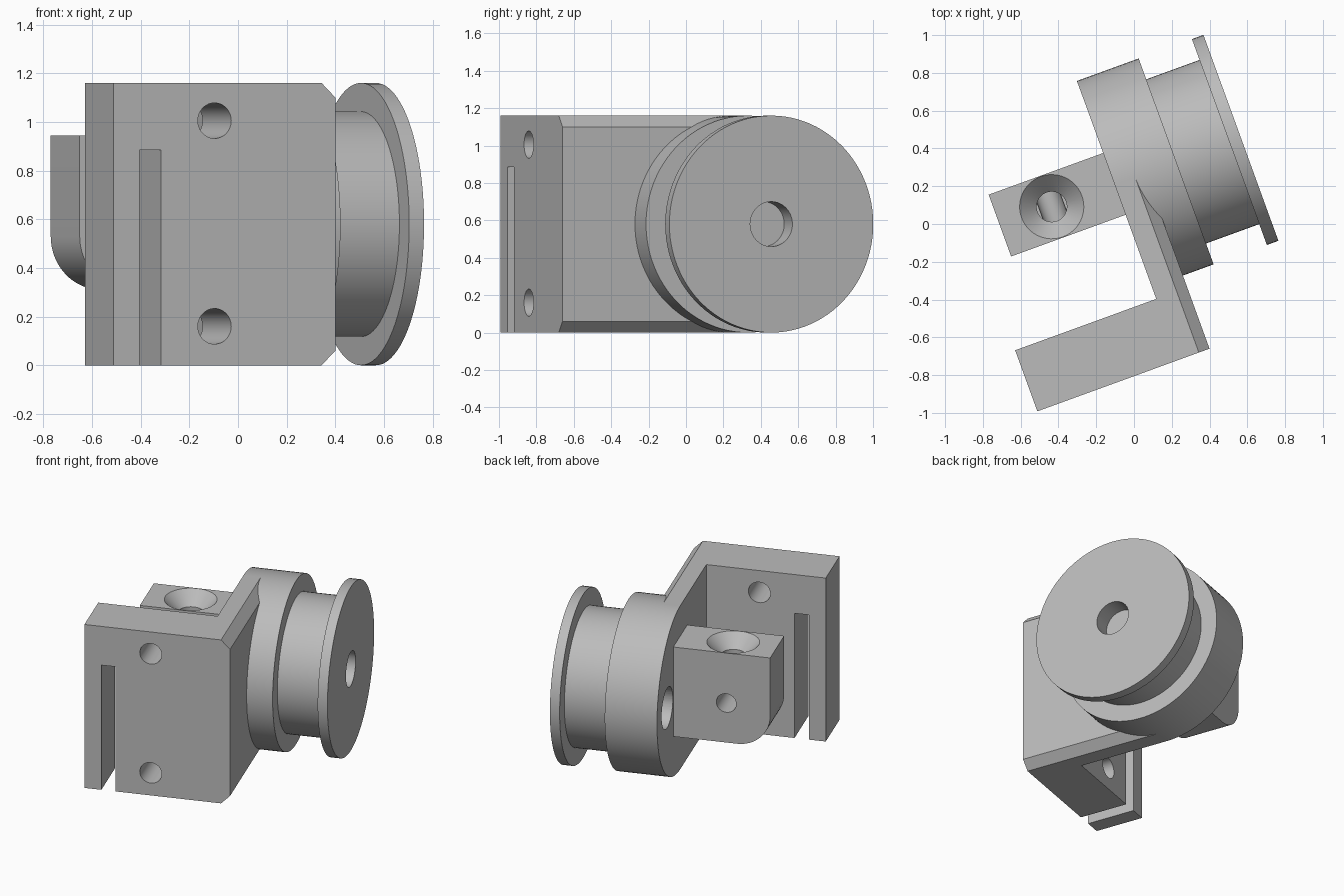
import bpy, bmesh, math
from mathutils import Matrix, Vector

if "Cube" in bpy.data.objects:
    bpy.data.objects.remove(bpy.data.objects["Cube"], do_unlink=True)

GREY = (0.5, 0.5, 0.5, 1)
grey = bpy.data.materials.new("plain grey")
grey.use_nodes = True
grey.diffuse_color = GREY
grey.node_tree.nodes["Principled BSDF"].inputs["Base Color"].default_value = GREY

TURN = Matrix.Rotation(math.radians(20), 4, "Z")  # whole part is turned about z
AXIS_Y, AXIS_Z, TOP = 0.235, 0.58, 1.16
BLOCK_X = -0.378


def make(name, bm):
    bmesh.ops.remove_doubles(bm, verts=bm.verts, dist=1e-5)
    bmesh.ops.recalc_face_normals(bm, faces=bm.faces)
    mesh = bpy.data.meshes.new(name)
    bm.to_mesh(mesh)
    bm.free()
    mesh.materials.append(grey)
    obj = bpy.data.objects.new(name, mesh)
    bpy.context.collection.objects.link(obj)
    return obj


def prism(name, profile, y0, y1):
    """Extrude an x-z outline along y."""
    bm = bmesh.new()
    face = bm.faces.new([bm.verts.new((x, y0, z)) for x, z in profile])
    new = bmesh.ops.extrude_face_region(bm, geom=[face])["geom"]
    bmesh.ops.translate(bm, vec=(0, y1 - y0, 0),
                        verts=[g for g in new if isinstance(g, bmesh.types.BMVert)])
    return make(name, bm)


def lathe(name, profile, origin, axis, steps=96):
    """Turn (distance along axis, radius) points about an axis."""
    axis, origin = Vector(axis), Vector(origin)
    side = Vector((0, 0, 1)) if axis.z == 0 else Vector((1, 0, 0))
    bm = bmesh.new()
    verts = [bm.verts.new(origin + axis * d + side * r) for d, r in profile]
    edges = [bm.edges.new(pair) for pair in zip(verts, verts[1:])]
    bmesh.ops.spin(bm, geom=verts + edges, cent=origin, axis=axis,
                   angle=math.tau, steps=steps)
    return make(name, bm)


def rod(name, origin, axis, length, radius):
    return lathe(name, [(0, 0), (0, radius), (length, radius), (length, 0)],
                 origin, axis, 48)


def cut(obj, cutters):
    for cutter in cutters:
        cutter.hide_render = True
        mod = obj.modifiers.new("cut", "BOOLEAN")
        mod.operation, mod.solver, mod.object = "DIFFERENCE", "EXACT", cutter
        bpy.context.view_layer.objects.active = obj
        bpy.ops.object.modifier_apply(modifier=mod.name)
        bpy.data.objects.remove(cutter, do_unlink=True)


def outline(left, right=0.15, c=0.06):
    """Plate outline with both outer corners chamfered."""
    return [(left, 0), (right - c, 0), (right, c), (right, TOP - c),
            (right - c, TOP), (left, TOP)]


# Slotted mounting plate with two screw holes
plate = prism("mounting_plate", outline(-0.82), -0.757, -0.413)
slot = prism("slot_cutter", [(-0.707, -0.1), (-0.612, -0.1), (-0.612, 0.885), (-0.707, 0.885)],
             -1, 0)
cut(plate, [slot] + [rod("screw_cutter", (BLOCK_X, -1, z), (0, 1, 0), 1, 0.073)
                     for z in (0.16, 1.005)])

# Side wall joining the plate to the hub
wall = prism("side_wall", outline(-0.025), -0.413, AXIS_Y)

# Hub disc with an offset hole in its inner face
hub = rod("hub", (-0.025, AXIS_Y, AXIS_Z), (1, 0, 0), 0.348, 0.58)
hub_spin = lathe("hub_disc", [(0, 0), (0, 0.58), (0.348, 0.58), (0.348, 0)],
                 (-0.025, AXIS_Y, AXIS_Z), (1, 0, 0))
bpy.data.objects.remove(hub, do_unlink=True)
cut(hub_spin, [rod("hub_hole_cutter", (-0.2, 0.56, AXIS_Z), (1, 0, 0), 0.47, 0.14)])

# Drum and end flange with a blind centre hole
spool = lathe("spool", [(0.3, 0), (0.3, 0.4625), (0.623, 0.4625), (0.623, 0.58),
                        (0.688, 0.58), (0.688, 0.12), (0.56, 0.12), (0.56, 0)],
              (0, AXIS_Y, AXIS_Z), (1, 0, 0))

# Block with one rounded lower corner
R, left, low, high = 0.22, -0.67, 0.31, 0.945
arc = [(left + R - R * math.cos(a), low + R - R * math.sin(a))
       for a in (math.pi / 2 * i / 16 for i in range(17))]
block = prism("clamp_block", [(0, high), (left, high)] + arc + [(0, low)],
              AXIS_Y - 0.174, AXIS_Y + 0.174)

# Countersunk hole from the top and a cross hole
sink = lathe("countersink_cutter", [(0.01, 0), (0.01, 0.18), (-0.09, 0.08), (-0.355, 0.08),
                                    (-0.355, 0)],
             (BLOCK_X, AXIS_Y, high), (0, 0, 1), 48)
cut(block, [sink, rod("cross_cutter", (BLOCK_X, -0.2, 0.59), (0, 1, 0), 1, 0.066)])

# Turn the parts and shade round faces smoothly
for obj in (plate, wall, hub_spin, spool, block):
    obj.data.transform(TURN)
    bpy.ops.object.select_all(action="DESELECT")
    obj.select_set(True)
    bpy.context.view_layer.objects.active = obj
    bpy.ops.object.shade_smooth_by_angle(angle=math.radians(30))
